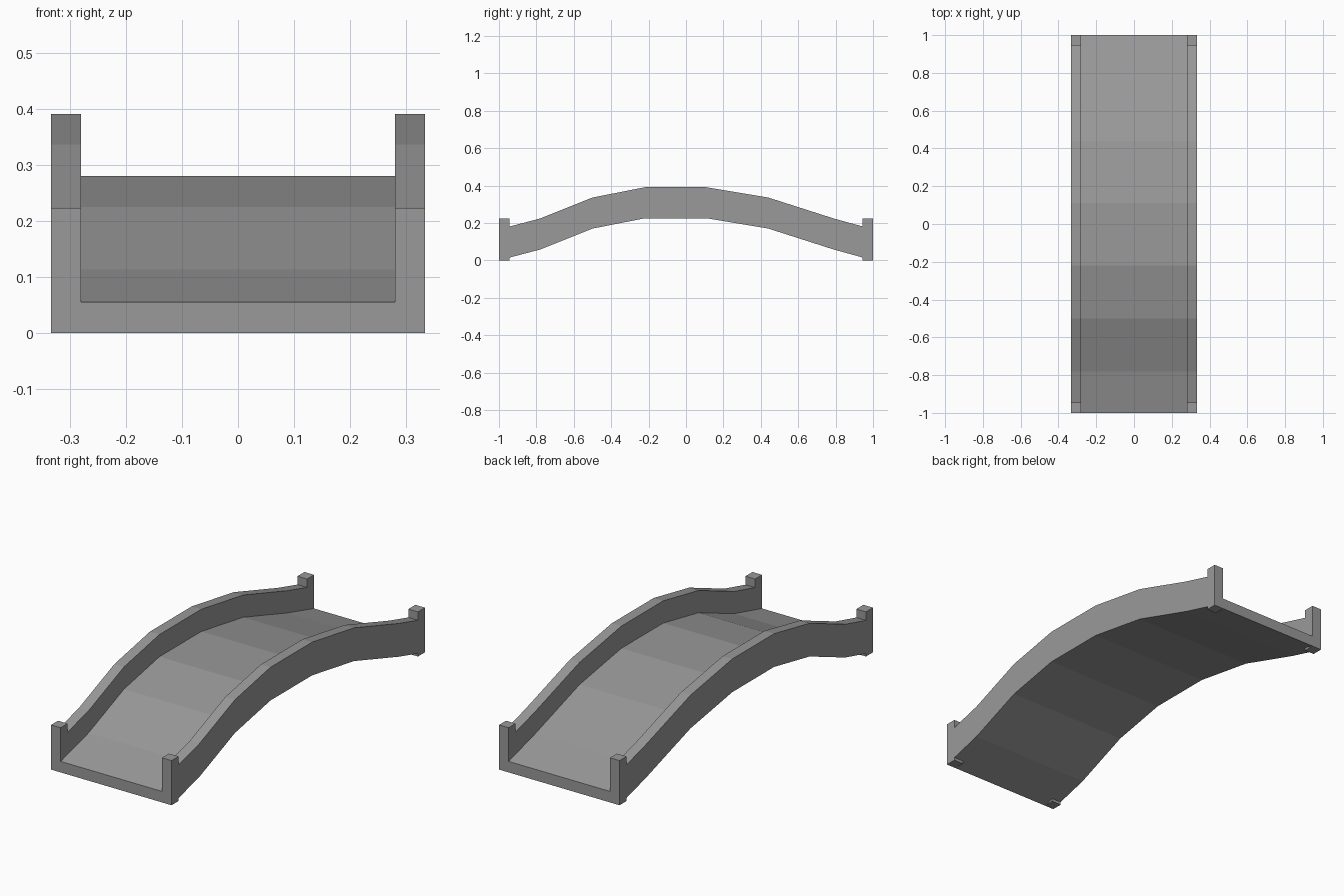
import bpy, bmesh

cube = bpy.data.objects.get("Cube")
if cube:
    bpy.data.objects.remove(cube, do_unlink=True)

stone = bpy.data.materials.new("grey stone")
stone.use_nodes = True
GREY = (0.32, 0.32, 0.32, 1)
stone.diffuse_color = GREY
stone.node_tree.nodes["Principled BSDF"].inputs["Base Color"].default_value = GREY

HALF, INNER = 0.333, 0.28       # outer and inner side of the rails
DECK, RAIL = 0.055, 0.166       # heights above the underside
POST, POST_TOP = 0.055, 0.223


def make_object(name, bm):
    bmesh.ops.recalc_face_normals(bm, faces=bm.faces)
    mesh = bpy.data.meshes.new(name)
    bm.to_mesh(mesh)
    bm.free()
    mesh.materials.append(stone)
    obj = bpy.data.objects.new(name, mesh)
    bpy.context.collection.objects.link(obj)
    return obj


# Arched span: U-shaped section carried along the underside curve
arch = [(-1, 0), (-0.78, 0.058), (-0.5, 0.17), (-0.22, 0.225),
        (0.11, 0.225), (0.44, 0.17), (0.79, 0.058), (1, 0)]
section = [(-HALF, 0), (HALF, 0), (HALF, RAIL), (INNER, RAIL),
           (INNER, DECK), (-INNER, DECK), (-INNER, RAIL), (-HALF, RAIL)]
bm = bmesh.new()
rings = [[bm.verts.new((x, y, z + h)) for x, h in section] for y, z in arch]
for a, b in zip(rings, rings[1:]):
    for i in range(len(section)):
        j = (i + 1) % len(section)
        bm.faces.new((a[i], a[j], b[j], b[i]))
for end in (rings[0], rings[-1]):
    bm.faces.new(end)
make_object("bridge_span", bm)

# Square posts at the four corners
for side, sx in (("left", 1), ("right", -1)):
    for place, sy in (("front", -1), ("back", 1)):
        bm = bmesh.new()
        bmesh.ops.create_cube(bm, size=1)
        width = HALF - INNER
        for v in bm.verts:
            v.co.x = v.co.x * width + sx * (HALF + INNER) / 2
            v.co.y = v.co.y * POST + sy * (1 - POST / 2)
            v.co.z = (v.co.z + 0.5) * POST_TOP
        make_object(f"{place}_{side}_post", bm)
